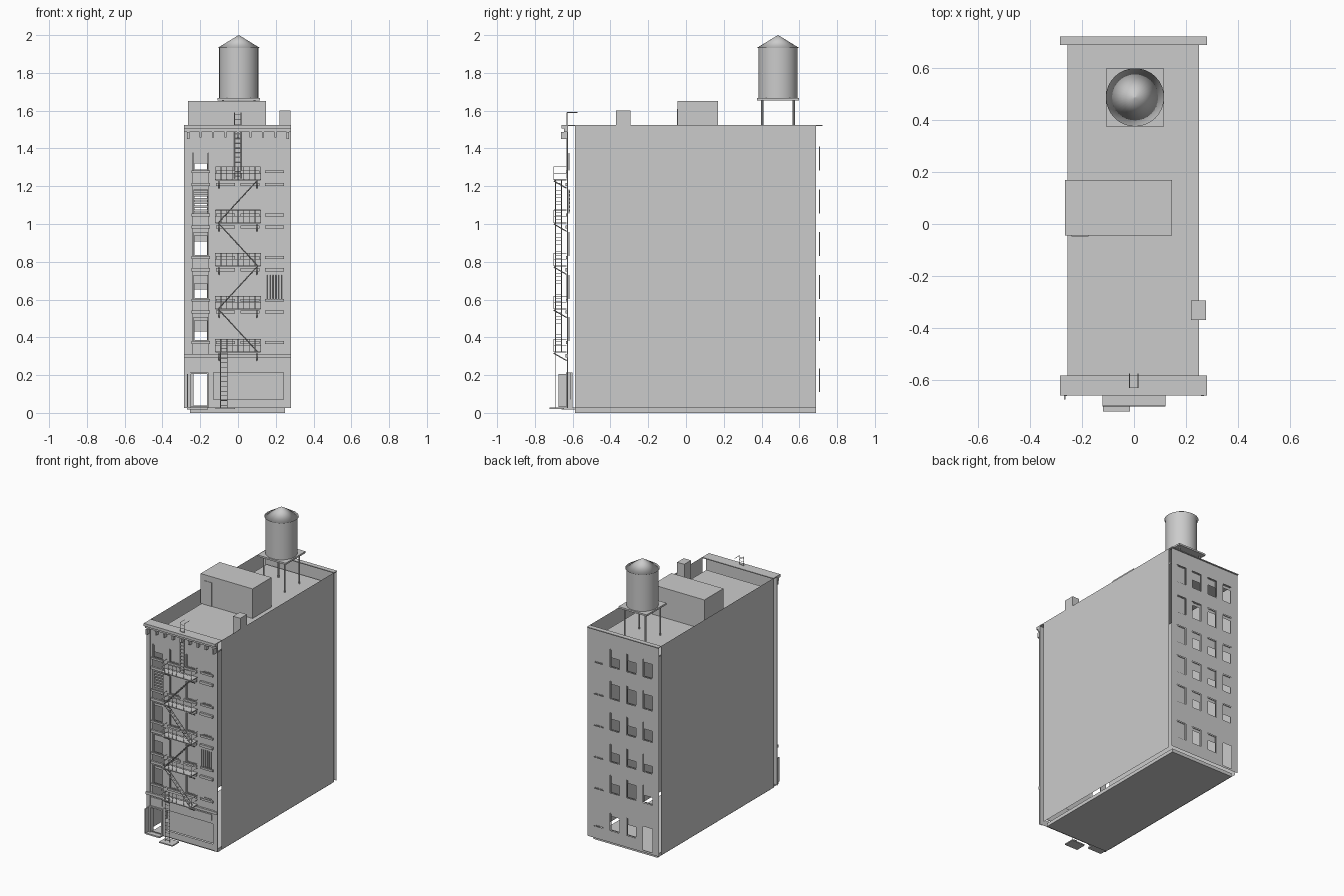
import bpy, bmesh, random
from mathutils import Vector, Matrix

cube = bpy.data.objects.get("Cube")
if cube:
    bpy.data.objects.remove(cube, do_unlink=True)

rng = random.Random(4)
grey = bpy.data.materials.new("light_grey")
grey.use_nodes = True
tone = (0.6, 0.6, 0.6, 1)
grey.diffuse_color = tone
grey.node_tree.nodes["Principled BSDF"].inputs["Base Color"].default_value = tone


class Part:
    """Collects simple solids and sheets into one named object."""

    def __init__(self, name):
        self.name, self.bm = name, bmesh.new()

    def box(self, xs, ys, zs):
        spans = [xs, ys, zs]
        middle = Vector([sum(s) / 2 for s in spans])
        size = Vector([abs(s[1] - s[0]) for s in spans])
        matrix = Matrix.Translation(middle) @ Matrix.Diagonal(size.to_4d())
        bmesh.ops.create_cube(self.bm, size=1, matrix=matrix)
        return self

    def sheet(self, *corners):
        self.bm.faces.new([self.bm.verts.new(c) for c in corners])

    def bar(self, start, end, radius=0.003, sides=4):
        start, end = Vector(start), Vector(end)
        way = end - start
        turn = way.to_track_quat('Z', 'Y').to_matrix().to_4x4()
        self.cone((start + end) / 2, radius, radius, way.length, sides, turn)
        return self

    def cone(self, middle, low, high, depth, sides, turn=Matrix()):
        bmesh.ops.create_cone(self.bm, cap_ends=True, segments=sides, radius1=low, radius2=high,
                              depth=depth, matrix=Matrix.Translation(middle) @ turn)

    def done(self, smooth_angle=None):
        mesh = bpy.data.meshes.new(self.name)
        bmesh.ops.recalc_face_normals(self.bm, faces=self.bm.faces)
        self.bm.to_mesh(mesh)
        self.bm.free()
        mesh.materials.append(grey)
        ob = bpy.data.objects.new(self.name, mesh)
        bpy.context.collection.objects.link(ob)
        if smooth_angle:
            bpy.ops.object.select_all(action='DESELECT')
            ob.select_set(True)
            bpy.context.view_layer.objects.active = ob
            bpy.ops.object.shade_smooth_by_angle(angle=smooth_angle)


def pierced_wall(name, xs, zs, y, holes):
    """Flat sheet divided at the hole edges, with the hole cells left out."""
    cuts_x = sorted({*xs, *[v for h in holes for v in h[0]]})
    cuts_z = sorted({*zs, *[v for h in holes for v in h[1]]})
    part = Part(name)
    for a, b in zip(cuts_x, cuts_x[1:]):
        for c, d in zip(cuts_z, cuts_z[1:]):
            mx, mz = (a + b) / 2, (c + d) / 2
            if not any(h[0][0] < mx < h[0][1] and h[1][0] < mz < h[1][1] for h in holes):
                part.sheet((a, y, c), (b, y, c), (b, y, d), (a, y, d))
    bmesh.ops.remove_doubles(part.bm, verts=part.bm.verts, dist=0.0001)
    part.done()


# Main dimensions
LEFT, RIGHT = -0.255, 0.25
WIDE = (-0.285, 0.28)
FRONT, BACK = -0.625, 0.714
BODY = (-0.588, 0.688)
BASE, ROOF, TOP = 0.025, 1.44, 1.525
columns = [(c - 0.038, c + 0.038) for c in (-0.197, -0.067, 0.064, 0.193)]
floors = [(z, z + 0.127) for z in (0.38, 0.603, 0.83, 1.055, 1.283)]

# Shell: the side walls stand just outside the narrower base and roof
Part("base_slab").box((LEFT, RIGHT), BODY, (0, BASE)).done()
sides = Part("side_walls")
for x in WIDE:
    sides.sheet((x, BODY[0], BASE), (x, BODY[1], BASE), (x, BODY[1], TOP), (x, BODY[0], TOP))
sides.done()
Part("roof_deck").box((LEFT, RIGHT), BODY, (ROOF - 0.01, ROOF)).done()
coping = Part("parapet_coping")
coping.box(WIDE, (BODY[1], 0.722), (TOP - 0.006, TOP))
coping.box(WIDE, (FRONT, BODY[0] + 0.006), (TOP - 0.006, TOP)).done()

# Pierced front and back facades, with one open bay on the front
shop, door = ((-0.13, 0.24), (0.07, 0.215)), ((-0.25, -0.165), (0.035, 0.205))
bay = ((-0.24, -0.155), (0.312, 1.375))
front_windows = [(c, (f[0], min(f[1], bay[1][1]))) for c in columns for f in floors]
pierced_wall("front_facade", WIDE, (BASE, TOP), FRONT, front_windows + [shop, door, bay])
back_door = (columns[0], (0.04, 0.21))
back_windows = [(c, f) for c in columns for f in floors]
back_windows += [(c, (0.11, 0.235)) for c in columns[1:]]
pierced_wall("back_facade", WIDE, (BASE, TOP), BACK, back_windows + [back_door])


def window(frames, panes, xs, zs, y, inward, cover):
    """Thin frame and a blind over the upper share of the opening."""
    x0, x1 = xs
    z0, z1 = zs
    near, far, rim = y + 0.004 * inward, y + 0.009 * inward, 0.005
    for a in (x0, x1 - rim):
        frames.box((a, a + rim), (near, far), zs)
    for c in (z0, z1 - rim):
        frames.box(xs, (near, far), (c, c + rim))
    pane, split = y + 0.007 * inward, z1 - (z1 - z0) * cover
    panes.sheet((x0, pane, split), (x1, pane, split), (x1, pane, z1), (x0, pane, z1))


# Windows of both facades
frames, panes, trim = Part("window_frames"), Part("window_blinds"), Part("window_sills_and_lintels")
for xs, zs in front_windows:
    first = xs == columns[0]
    if first and 1 < zs[0] < 1.1:
        for i in range(6):
            z = zs[0] + 0.01 + i * 0.02
            panes.box(xs, (FRONT + 0.008, FRONT + 0.012), (z, z + 0.013))
    else:
        window(frames, panes, xs, zs, FRONT, 1, rng.choice((0.15, 0.35, 0.6)) if first else 1)
    wide = (xs[0] - 0.012, xs[1] + 0.012)
    trim.box(wide, (FRONT - 0.01, FRONT), (zs[0] - 0.014, zs[0]))
    if zs[1] < 1.3:
        trim.box(wide, (FRONT - 0.014, FRONT), (zs[1] + 0.018, zs[1] + 0.036))
for xs, zs in back_windows:
    full = xs == columns[3]
    window(frames, panes, xs, zs, BACK, -1, 1 if full else rng.choice((0.2, 0.4, 0.5, 0.6)))
for part in (frames, panes, trim):
    part.done()

# Window grille on the right column
grille = Part("window_grille")
x0, x1 = columns[3]
for i in range(6):
    x = x0 + (x1 - x0) * i / 5
    grille.bar((x, FRONT - 0.006, floors[1][0]), (x, FRONT - 0.006, floors[1][1]), 0.002)
grille.done()

# Front piers and main cornice
piers = Part("front_piers")
for xs in ((WIDE[0], -0.255), (0.255, WIDE[1])):
    piers.box(xs, (FRONT - 0.006, FRONT), (BASE, 1.49))
piers.done()
cornice = Part("front_cornice")
cornice.box(WIDE, (-0.66, FRONT), (1.505, TOP)).box(WIDE, (-0.645, FRONT), (1.487, 1.505))
for i in range(9):
    x = -0.27 + i * 0.066
    deep = 0.036 if i in (0, 8) else 0.026
    cornice.box((x, x + 0.012), (FRONT - deep, FRONT), (1.485 - deep, 1.487))
cornice.done()

# Shop front, string course, panels and entrance
shopfront = Part("shop_front")
shopfront.box(shop[0], (FRONT + 0.01, FRONT + 0.014), shop[1])
shopfront.box(WIDE, (FRONT - 0.014, FRONT), (0.293, 0.312))
shopfront.box((-0.15, -0.138), (FRONT - 0.006, FRONT), (BASE, 0.225))
for xs in ((-0.25, -0.16), (-0.06, 0.23)):
    shopfront.box(xs, (FRONT - 0.005, FRONT), (0.235, 0.28))
shopfront.done()
entry = Part("entrance_frame")
deep = (FRONT - 0.01, FRONT + 0.025)
for x in (-0.26, -0.165):
    entry.box((x, x + 0.01), deep, (BASE, 0.21))
entry.box((-0.26, -0.155), deep, (0.205, 0.215)).done()
Part("open_door").box((-0.27, -0.264), (-0.675, FRONT), (0.03, 0.205)).done()
Part("door_step").box((-0.27, -0.16), (-0.66, BODY[0]), (0.018, 0.028)).done()
Part("pavement_hatch").box((-0.12, -0.015), (-0.722, -0.645), (0.02, 0.028)).done()

# Fire escape: landings, railings, braces and zigzag stairs
escape = Part("fire_escape")
OUT, IN, SPAN = -0.7, -0.632, 0.12
levels = [0.322 + 0.228 * i for i in range(5)]
for n, z in enumerate(levels):
    escape.box((-SPAN, SPAN), (OUT, IN), (z - 0.003, z + 0.003))
    for h in (0.035, 0.068):
        escape.bar((-SPAN, OUT, z + h), (SPAN, OUT, z + h), 0.0015)
        for x in (-SPAN, SPAN):
            escape.bar((x, OUT, z + h), (x, IN, z + h), 0.0015)
    for i in range(9):
        x = -SPAN + SPAN * i / 4
        escape.bar((x, OUT, z), (x, OUT, z + 0.068), 0.0015)
    for x in (-0.1, 0.1):
        escape.bar((x, OUT, z - 0.006), (x, IN, z - 0.045))
    if n < 4:
        lean = -1 if n % 2 == 0 else 1
        start = Vector((0.105 * -lean, 0, z))
        end = Vector((0.105 * lean, 0, levels[n + 1]))
        for y in (-0.69, -0.66):
            escape.bar(start + Vector((0, y, 0)), end + Vector((0, y, 0)))
        for i in range(1, 12):
            p = start.lerp(end, i / 12)
            escape.box((p.x - 0.007, p.x + 0.007), (-0.69, -0.66), (p.z - 0.001, p.z + 0.001))
escape.done()


def ladder(name, xs, y, zs, step=0.025):
    part = Part(name)
    for x in xs:
        part.bar((x, y, zs[0]), (x, y, zs[1]), 0.002)
    for i in range(int((zs[1] - zs[0]) / step)):
        z = zs[0] + (i + 0.5) * step
        part.bar((xs[0], y, z), (xs[1], y, z), 0.0015)
    return part


# Drop ladder and roof ladder with hooked rails
ladder("drop_ladder", (-0.092, -0.057), -0.692, (0.028, 0.39)).done()
roof_ladder = ladder("roof_ladder", (-0.018, 0.016), -0.63, (1.24, 1.59))
for x in (-0.018, 0.016):
    roof_ladder.bar((x, -0.63, 1.59), (x, -0.575, 1.59), 0.002)
roof_ladder.done()

# Roof bulkhead, its door and the chimney
Part("roof_bulkhead").box((-0.265, 0.147), (-0.045, 0.17), (ROOF, 1.652)).done()
Part("bulkhead_door").box((-0.24, -0.175), (-0.048, -0.045), (ROOF, 1.61)).done()
Part("chimney").box((0.22, 0.277), (-0.37, -0.295), (ROOF, 1.6)).done()

# Water tank on its stand
tx, ty = 0.004, 0.487
stand = Part("tank_stand")
stand.box((tx - 0.112, tx + 0.112), (ty - 0.112, ty + 0.112), (1.655, 1.667))
for sx in (-1, 1):
    for sy in (-1, 1):
        x, y = tx + sx * 0.083, ty + sy * 0.083
        stand.bar((x, y, ROOF), (x, y, 1.66), 0.006, 8)
stand.done()
tank = Part("water_tank")
tank.cone((tx, ty, 1.8), 0.104, 0.104, 0.268, 32)
tank.done(smooth_angle=0.6)
lid = Part("tank_roof")
lid.cone((tx, ty, 1.966), 0.112, 0.001, 0.068, 32)
lid.done(smooth_angle=3.14)
